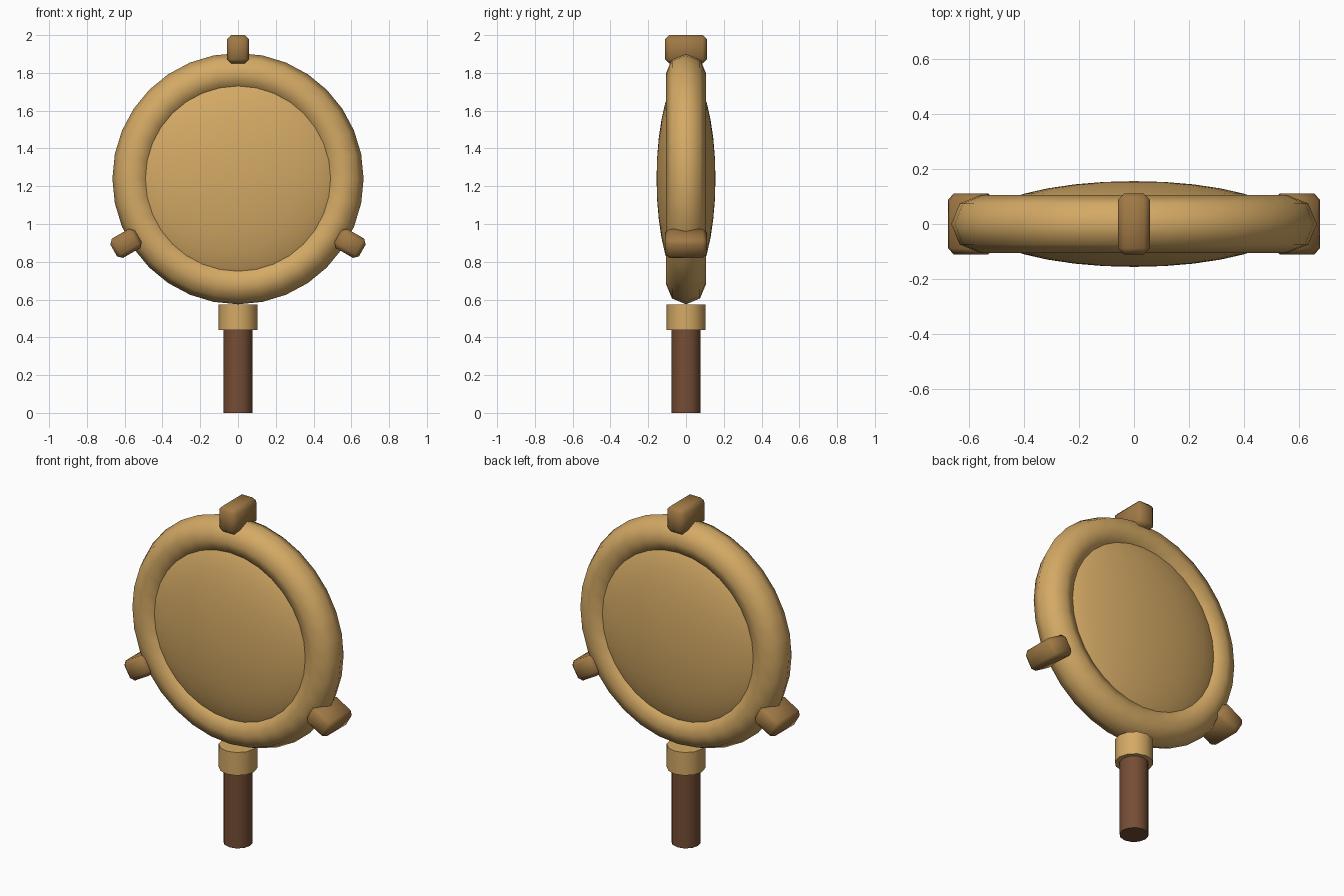
import bpy, math
from mathutils import Matrix

if "Cube" in bpy.data.objects:
    bpy.data.objects.remove(bpy.data.objects["Cube"])

CENTER_Z = 1.24


def material(name, rgb):
    m = bpy.data.materials.new(name)
    m.diffuse_color = (*rgb, 1)
    m.use_nodes = True
    m.node_tree.nodes["Principled BSDF"].inputs["Base Color"].default_value = m.diffuse_color
    return m


gold = material("gold", (0.66, 0.40, 0.13))
bronze = material("bronze", (0.35, 0.19, 0.06))
wood = material("brown wood", (0.18, 0.075, 0.035))


def finish(name, mat, angle):
    ob = bpy.context.object
    ob.name = name
    ob.data.materials.append(mat)
    bpy.ops.object.shade_smooth_by_angle(angle=math.radians(angle))
    return ob


def cylinder(name, mat, radius, z0, z1):
    bpy.ops.mesh.primitive_cylinder_add(vertices=12, radius=radius, depth=z1 - z0,
                                        location=(0, 0, (z0 + z1) / 2))
    return finish(name, mat, 40)


# Handle and the collar above it
cylinder("handle", wood, 0.078, 0, 0.45)
cylinder("collar", gold, 0.103, 0.44, 0.575)

# Round frame with an eight-sided section
bpy.ops.mesh.primitive_torus_add(major_segments=32, minor_segments=8,
                                 major_radius=0.56, minor_radius=0.105,
                                 location=(0, 0, CENTER_Z), rotation=(math.pi / 2, 0, 0))
finish("ring", gold, 60)

# Flattened domed disc inside the frame
bpy.ops.mesh.primitive_uv_sphere_add(segments=32, ring_count=16, radius=1,
                                     location=(0, 0, CENTER_Z), rotation=(math.pi / 2, 0, 0))
bpy.context.object.scale = (0.565, 0.565, 0.156)
finish("disc", gold, 60)

# Three bevelled studs spaced evenly around the rim
for i in range(3):
    bpy.ops.mesh.primitive_cube_add(size=1)
    stud = finish(f"stud_{i + 1}", bronze, 60)
    stud.data.transform(Matrix.Translation((0, 0, 0.685)) @ Matrix.Diagonal((0.118, 0.222, 0.15, 1)))
    stud.location = (0, 0, CENTER_Z)
    stud.rotation_euler = (0, i * math.tau / 3, 0)
    bevel = stud.modifiers.new("bevel", 'BEVEL')
    bevel.width = 0.023
    bevel.segments = 1
    for p in stud.data.polygons:
        p.use_smooth = True
    for e in stud.data.edges:
        e.use_edge_sharp = False
